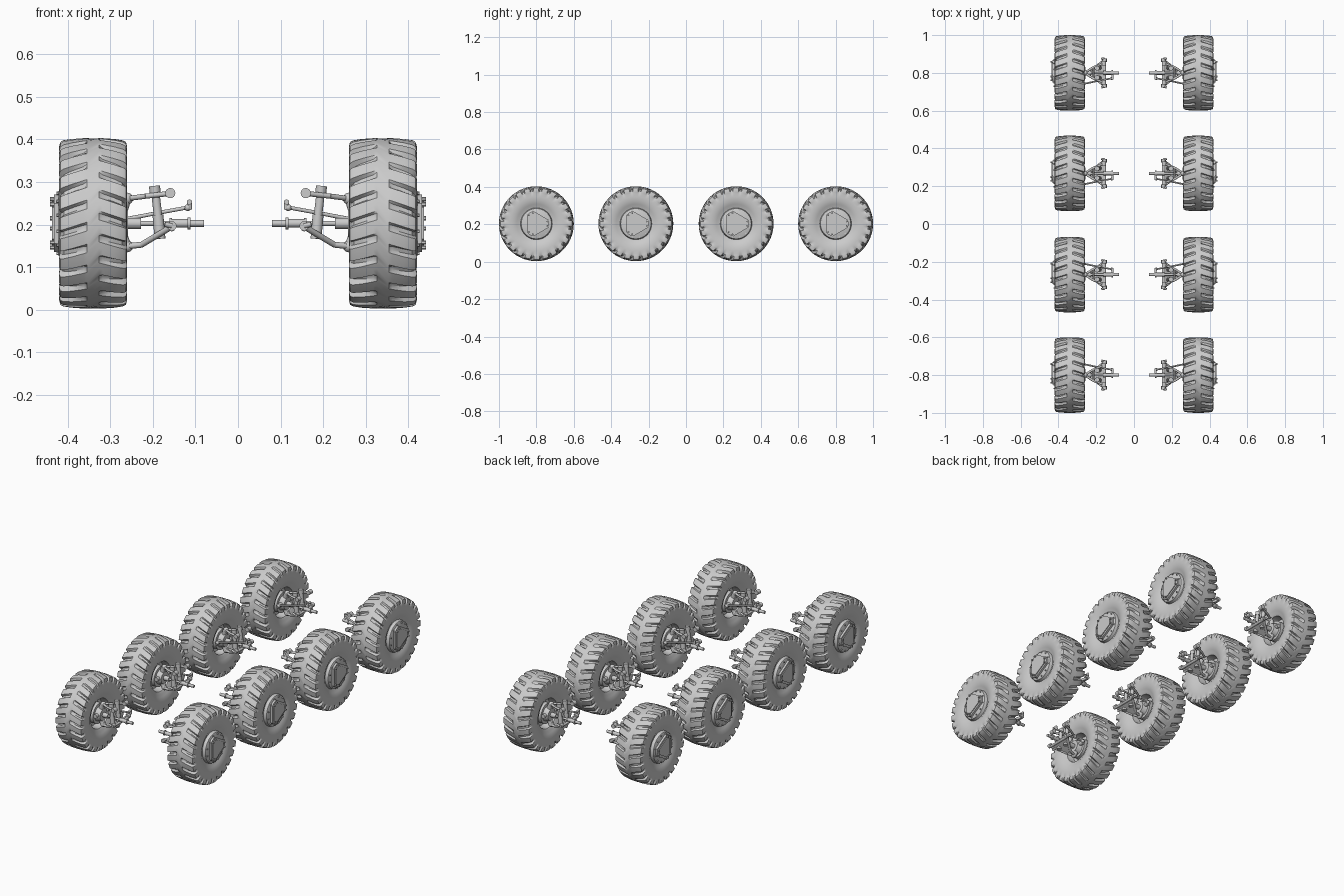
import bpy, bmesh, math
from mathutils import Vector, Matrix

cube = bpy.data.objects.get("Cube")
if cube:
    bpy.data.objects.remove(cube, do_unlink=True)

grey = bpy.data.materials.new("plain_grey")
grey.use_nodes = True
grey.diffuse_color = (0.6, 0.6, 0.6, 1)
grey.node_tree.nodes["Principled BSDF"].inputs["Base Color"].default_value = (0.6, 0.6, 0.6, 1)

AXLES = {1: (0.8, 0.268), -1: (-0.268, -0.8)}   # axle positions, rear pair / front pair
AXIS_Z = 0.203
TYRE_X = 0.34


def rod(bm, a, b, r, r2=None, sides=12):
    """Closed cylinder or cone between two points."""
    a, b = Vector(a), Vector(b)
    turn = (b - a).to_track_quat('Z', 'Y').to_matrix().to_4x4()
    bmesh.ops.create_cone(bm, cap_ends=True, segments=sides, radius1=r,
                          radius2=r if r2 is None else r2, depth=(b - a).length,
                          matrix=Matrix.Translation((a + b) / 2) @ turn)


def path(bm, points, r):
    for a, b in zip(points, points[1:]):
        rod(bm, a, b, r)


def ball(bm, p, r):
    bmesh.ops.create_uvsphere(bm, u_segments=12, v_segments=8, radius=r,
                              matrix=Matrix.Translation(p))


def slab(bm, outline, shift):
    """Flat polygon extruded by a vector."""
    low = [bm.verts.new(Vector(p)) for p in outline]
    high = [bm.verts.new(Vector(p) + Vector(shift)) for p in outline]
    bm.faces.new(low)
    bm.faces.new(high[::-1])
    for i in range(len(low)):
        j = (i + 1) % len(low)
        bm.faces.new((low[i], high[i], high[j], low[j]))


def place(bm, name, flip_rows=True):
    """Put a part on all eight corners, mirrored across x and optionally y."""
    bmesh.ops.recalc_face_normals(bm, faces=bm.faces)
    for f in bm.faces:
        f.smooth = True
    for e in bm.edges:
        e.smooth = e.calc_face_angle(0) < math.radians(38)
    for sx in (1, -1):
        for sy in (1, -1):
            side = bm.copy()
            my = sy if flip_rows else 1
            bmesh.ops.scale(side, vec=(sx, my, 1), verts=side.verts)
            if sx * my < 0:
                bmesh.ops.reverse_faces(side, faces=side.faces)
            mesh = bpy.data.meshes.new(name)
            side.to_mesh(mesh)
            side.free()
            mesh.materials.append(grey)
            for i, y in enumerate(AXLES[sy]):
                label = f"{name}_{'left' if sx > 0 else 'right'}_{'rear' if sy > 0 else 'front'}_{i + 1}"
                ob = bpy.data.objects.new(label, mesh)
                ob.location = (0, y, AXIS_Z)
                bpy.context.collection.objects.link(ob)
    bm.free()


# Tyre with rim: lathed profile, staggered slanted grooves cut into both shoulders
LUGS = 24
STEPS = [(0.0, 0), (0.3, 0), (0.6, 0), (0.7, 1), (0.9, 1)]   # place in the pitch, groove weight
# half profile: offset, radius, groove drop in radius, groove drop in offset
HALF = [(.014, .2, 0, 0), (.022, .2, .007, 0), (.05, .198, .011, 0), (.07, .195, .014, .002),
        (.077, .191, .015, .006), (.08, .18, .006, .007), (.079, .168, 0, .004),
        (.078, .16, 0, 0), (.079, .145, 0, 0), (.077, .125, 0, 0), (.071, .105, 0, 0),
        (.064, .093, 0, 0), (.062, .085, 0, 0)]
OUTER = [(.078, .081, 0, 0), (.081, .076, 0, 0), (.081, 0, 0, 0)]
INNER = [(.058, .08, 0, 0), (.02, .074, 0, 0), (.02, 0, 0, 0)]
bm = bmesh.new()
rings = []
profile = [(-1, p) for p in reversed(HALF + INNER)] + [(1, p) for p in HALF + OUTER]
pitch = math.tau / LUGS
for s, (x, r, dr, dx) in profile:
    slant = (0.25 if s > 0 else -0.25) + 0.5 * min(x / 0.08, 1)
    ring = []
    for k in range(LUGS):
        for t, w in STEPS:
            a = pitch * (k + t + slant)
            q = r - dr * w
            ring.append(bm.verts.new((TYRE_X + s * (x - dx * w), q * math.cos(a), q * math.sin(a))))
    rings.append(ring)
for p, q in zip(rings, rings[1:]):
    for i in range(len(p)):
        j = (i + 1) % len(p)
        bm.faces.new((p[i], p[j], q[j], q[i]))
bmesh.ops.remove_doubles(bm, verts=bm.verts, dist=1e-5)
place(bm, "tyre", False)

# Hub cover: blunt triangular plate with bolts and a centre cap
bm = bmesh.new()
corners = [k * math.tau / 3 + d for k in range(3) for d in (-0.3, -0.1, 0.1, 0.3)]
slab(bm, [(.419, .069 * math.cos(a), .069 * math.sin(a)) for a in corners], (.013, 0, 0))
slab(bm, [(.43, .054 * math.cos(a), .054 * math.sin(a)) for a in corners], (.006, 0, 0))
for k in range(3):
    for d in (-0.2, 0.2):
        a = k * math.tau / 3 + d
        y, z = .06 * math.cos(a), .06 * math.sin(a)
        rod(bm, (.43, y, z), (.441, y, z), .005, sides=6)
for k in range(12):
    a = (k + .5) * math.tau / 12
    y, z = .073 * math.cos(a), .073 * math.sin(a)
    rod(bm, (.415, y, z), (.426, y, z), .004, sides=6)
place(bm, "hub_cover", False)

# Brake drum, inner hub and knuckle
bm = bmesh.new()
rod(bm, (.285, 0, 0), (.322, 0, 0), .055, sides=32)
rod(bm, (.258, 0, 0), (.29, 0, 0), .032, .042, sides=24)
path(bm, [(.262, 0, -.056), (.272, 0, -.03), (.272, 0, .03), (.262, 0, .062)], .013)
rod(bm, (.275, -.062, .004), (.275, .05, .004), .011)
for z in (-.054, .058):
    ball(bm, (.26, 0, z), .014)
place(bm, "knuckle")

# Drive shaft with stepped joints
bm = bmesh.new()
for x0, x1, r in [(.08, .118, .008), (.112, .118, .014), (.118, .158, .010),
                  (.155, .161, .012), (.158, .235, .006), (.228, .265, .013)]:
    rod(bm, (x0, 0, 0), (x1, 0, 0), r, sides=16)
place(bm, "drive_shaft")

# Lower arm: triangular plate, edge tubes and pivot bar
bm = bmesh.new()
slab(bm, [(.158, -.066, -.014), (.158, .066, -.014), (.225, .014, -.053), (.225, -.014, -.053)],
     (0, 0, .006))
for s in (-1, 1):
    path(bm, [(.156, s * .068, -.008), (.226, s * .014, -.05), (.262, s * .004, -.054)], .007)
    rod(bm, (.155, s * .058, -.006), (.155, s * .077, -.006), .011)
    rod(bm, (.155, s * .074, -.006), (.172, s * .076, -.002), .006)
rod(bm, (.155, -.07, -.012), (.155, .07, -.012), .007)
place(bm, "lower_arm")

# Upper arm: two tubes and bushings
bm = bmesh.new()
for s in (-1, 1):
    path(bm, [(.162, s * .05, .07), (.215, s * .03, .064), (.262, 0, .058)], .006)
    rod(bm, (.159, s * .038, .071), (.159, s * .062, .071), .012, sides=16)
rod(bm, (.215, -.03, .064), (.215, .03, .064), .005)
place(bm, "upper_arm")

# Shock absorbers on either side of the shaft
bm = bmesh.new()
for s in (-1, 1):
    rod(bm, (.183, s * .027, -.036), (.188, s * .026, .02), .013, sides=16)
    rod(bm, (.188, s * .026, .02), (.194, s * .025, .072), .010, sides=16)
    rod(bm, (.194, s * .025, .068), (.196, s * .025, .088), .013, sides=16)
place(bm, "shock_absorber")

# Steering rod with its small upright lever
bm = bmesh.new()
path(bm, [(.275, -.06, .008), (.18, -.04, .026), (.125, -.03, .036), (.115, -.03, .038)], .0045)
rod(bm, (.114, -.03, .032), (.114, -.03, .054), .006)
rod(bm, (.114, -.03, .05), (.114, -.008, .05), .006)
ball(bm, (.118, -.03, .037), .008)
ball(bm, (.27, -.06, .008), .010)
place(bm, "steering_rod")
